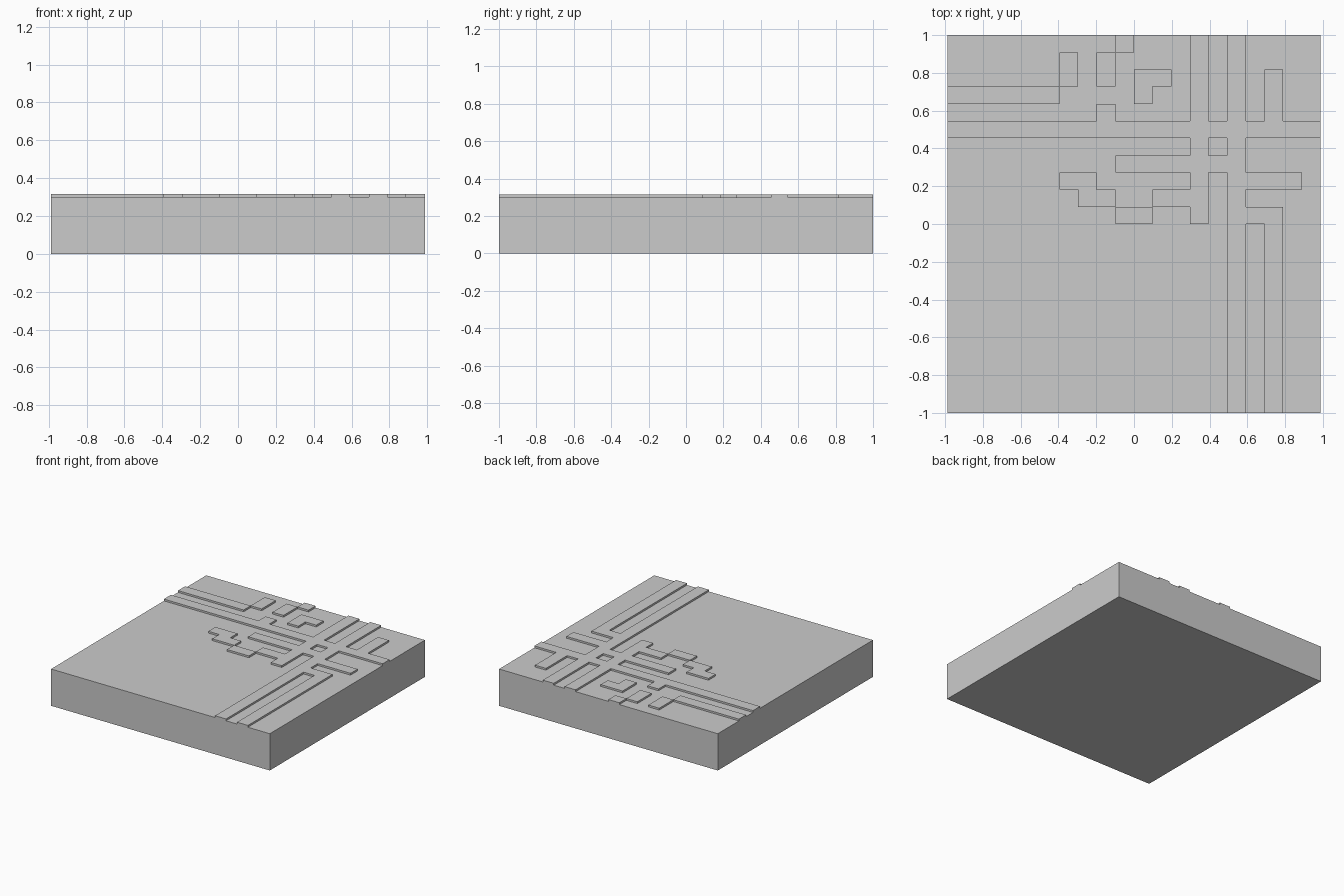
import bpy, bmesh, math
from mathutils import Vector

if "Cube" in bpy.data.objects:
    bpy.data.objects.remove(bpy.data.objects["Cube"])

# Cell grid: 20 x 22 cells, slab and relief heights
NX, NY = 20, 22
CX, CY = 0.0987, 1 / 11
BASE, RELIEF = 0.30, 0.315

# Raised strips as cell rectangles: (first col, first row, last col, last row), from the centre
STRIPS = [
    (-10, 5, 9, 5), (-10, 7, -5, 7),                     # long cross strips
    (3, 6, 3, 10), (5, 6, 5, 10), (7, 6, 7, 8),          # strips to the back
    (5, -11, 5, 4), (7, -11, 7, 0), (6, 0, 6, 0),        # strips to the front
    (6, 2, 8, 2), (-2, 6, -2, 6),                        # side stubs
    (3, 4, 3, 4), (-1, 3, 4, 3), (3, 0, 3, 2),           # centre ring and spur
    (1, 1, 2, 1), (-1, 0, 0, 0), (-3, 1, -2, 1), (-4, 2, -3, 2),  # stepped chain
    (-4, 8, -4, 9), (-2, 8, -2, 9), (-1, 10, -1, 10),    # loose blocks
    (0, 8, 1, 8), (0, 7, 0, 7),                          # small corner piece
]


def raised(face):
    c = face.calc_center_median()
    i, j = math.floor(c.x / CX), math.floor(c.y / CY)
    return any(a <= i <= d and b <= j <= e for a, b, d, e in STRIPS)


def extrude(bm, faces, dz):
    out = bmesh.ops.extrude_face_region(bm, geom=faces)["geom"]
    verts = [g for g in out if isinstance(g, bmesh.types.BMVert)]
    bmesh.ops.translate(bm, verts=verts, vec=Vector((0, 0, dz)))


bm = bmesh.new()
# Slab: flat sheet extruded down to the floor
bmesh.ops.create_grid(bm, x_segments=NX, y_segments=NY, size=1)
for v in bm.verts:
    v.co = Vector((v.co.x * CX * NX / 2, v.co.y * CY * NY / 2, BASE))
extrude(bm, bm.faces[:], -BASE)
bmesh.ops.recalc_face_normals(bm, faces=bm.faces[:])

# Relief: raise the strip cells in one piece
top = [f for f in bm.faces if f.normal.z > 0.5 and raised(f)]
extrude(bm, top, RELIEF - BASE)

mesh = bpy.data.meshes.new("relief_tile")
bm.to_mesh(mesh)
bm.free()
tile = bpy.data.objects.new("relief_tile", mesh)
bpy.context.collection.objects.link(tile)
